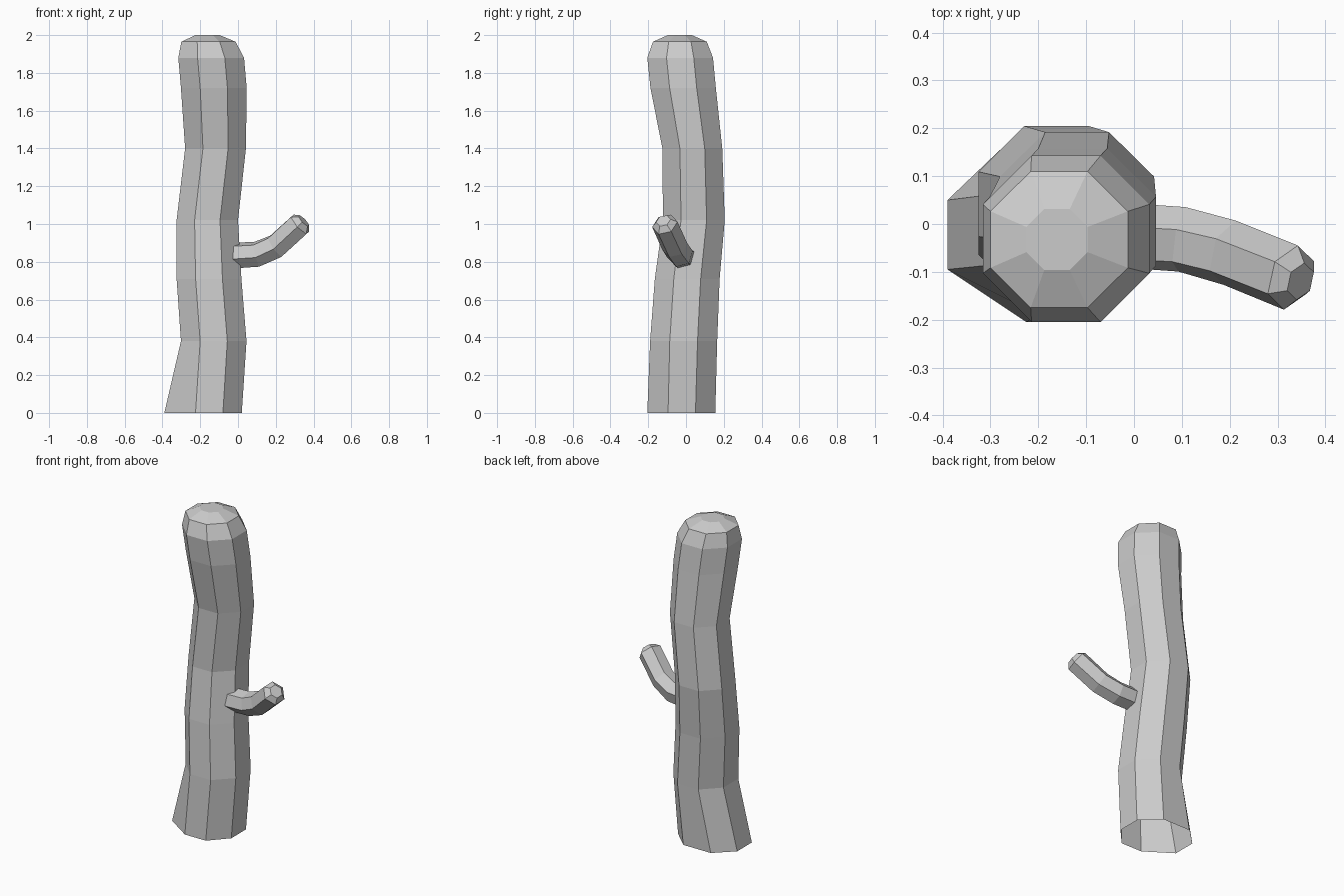
import bpy, bmesh
from math import cos, sin, pi, radians
from mathutils import Vector

if "Cube" in bpy.data.objects:
    bpy.data.objects.remove(bpy.data.objects["Cube"])


def loft(name, rings, cap_start=False, cap_end=True):
    """Skin a list of vertex rings with flat quads."""
    bm = bmesh.new()
    loops = [[bm.verts.new(p) for p in r] for r in rings]
    n = len(loops[0])
    for a, b in zip(loops, loops[1:]):
        for i in range(n):
            j = (i + 1) % n
            bm.faces.new((a[i], a[j], b[j], b[i]))
    if cap_start:
        bm.faces.new(loops[0][::-1])
    if cap_end:
        bm.faces.new(loops[-1])
    me = bpy.data.meshes.new(name)
    bm.to_mesh(me)
    bm.free()
    ob = bpy.data.objects.new(name, me)
    bpy.context.collection.objects.link(ob)
    return ob


def octagon(x0, x1, y0, y1, z):
    """Flat-sided octagon filling the given bounds."""
    k = cos(pi / 8)
    return [((x0 + x1) / 2 + (x1 - x0) / 2 * cos(pi / 8 + i * pi / 4) / k,
             (y0 + y1) / 2 + (y1 - y0) / 2 * sin(pi / 8 + i * pi / 4) / k, z)
            for i in range(8)]


# Trunk: flared root ring (open underneath), wavering column, rounded top
root = [(0.02, 0.05, 0), (-0.09, 0.155, 0), (-0.28, 0.155, 0), (-0.39, 0.05, 0),
        (-0.39, -0.095, 0), (-0.225, -0.205, 0), (-0.08, -0.205, 0), (0.02, -0.095, 0)]
column = [
    (-0.302, 0.045, -0.190, 0.165, 0.38),
    (-0.325, 0.018, -0.165, 0.178, 0.71),
    (-0.325, 0.000, -0.122, 0.205, 1.02),
    (-0.280, 0.042, -0.125, 0.192, 1.40),
    (-0.302, 0.046, -0.188, 0.158, 1.72),
    (-0.316, 0.032, -0.205, 0.143, 1.88),
    (-0.300, -0.013, -0.175, 0.110, 1.965),
    (-0.225, -0.097, -0.096, 0.031, 2.00),
]
loft("trunk", [root] + [octagon(*c) for c in column])

# Side branch: six-sided tube bending up and forward, with a blunt tip
path = [((-0.10, -0.02, 0.832), 0.07), ((0.0, -0.025, 0.834), 0.07),
        ((0.10, -0.032, 0.840), 0.07), ((0.20, -0.06, 0.882), 0.07),
        ((0.328, -0.112, 0.998), 0.07), ((0.348, -0.12, 1.017), 0.04)]
pts = [Vector(p) for p, r in path]
rings = []
for i, (p, r) in enumerate(path):
    before = pts[max(i - 1, 0)]
    after = pts[min(i + 1, len(pts) - 1)]
    t = (after - before).normalized()
    up = (Vector((0, 0, 1)) - t * t.z).normalized()
    side = up.cross(t)
    rings.append([pts[i] + r * (side * cos(a) + up * sin(a))
                  for a in (radians(15 + 60 * k) for k in range(6))])
loft("side_branch", rings, cap_start=True)
